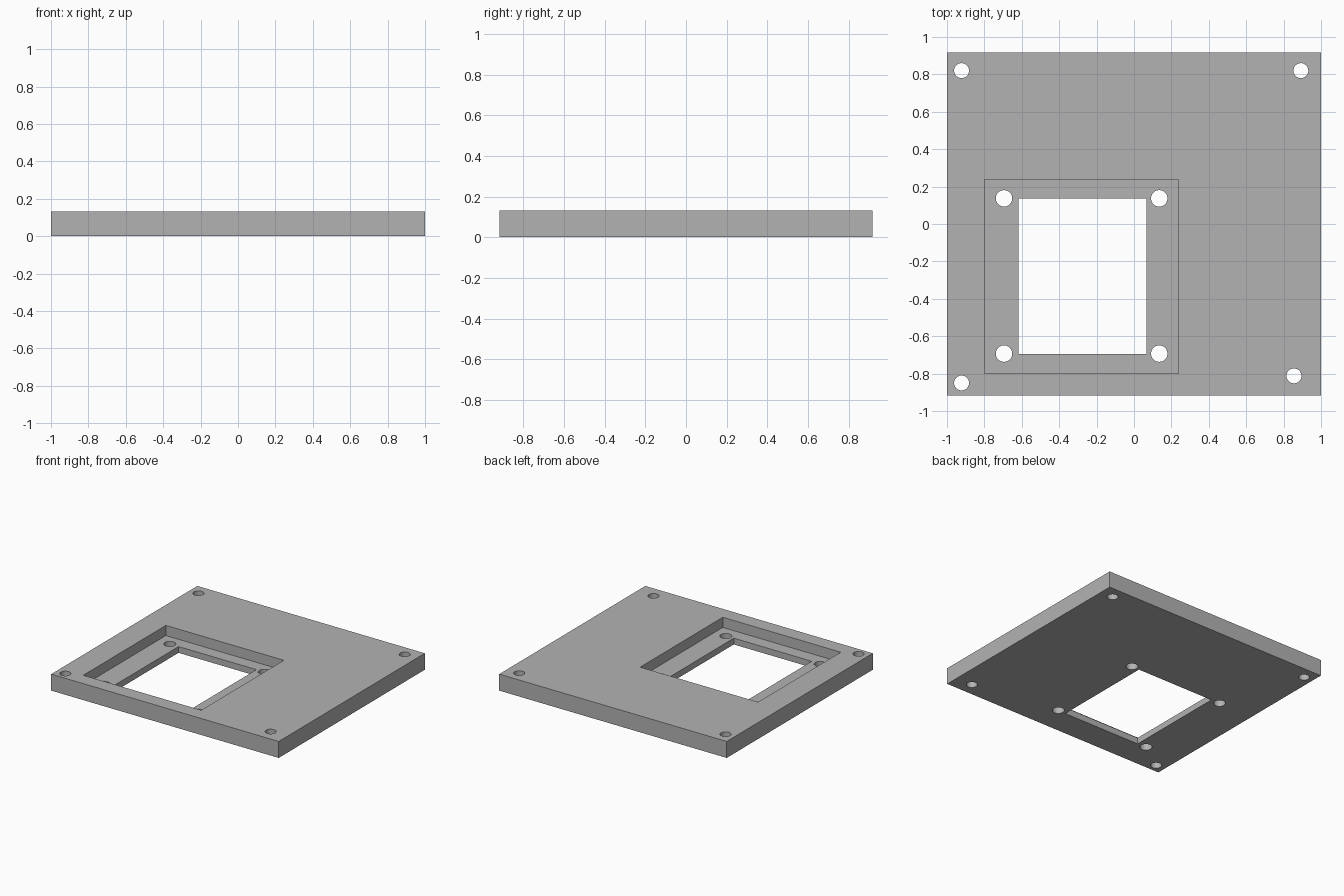
import bpy

default = bpy.data.objects.get("Cube")
if default:
    bpy.data.objects.remove(default, do_unlink=True)

THICK = 0.131      # plate thickness
FLOOR = 0.05       # height of the recess floor

grey = bpy.data.materials.new("plain grey")
grey.use_nodes = True
colour = (0.45, 0.45, 0.45, 1)
grey.diffuse_color = colour
grey.node_tree.nodes["Principled BSDF"].inputs["Base Color"].default_value = colour


def box(name, x0, x1, y0, y1, z0, z1):
    bpy.ops.mesh.primitive_cube_add(
        size=1, location=((x0 + x1) / 2, (y0 + y1) / 2, (z0 + z1) / 2))
    ob = bpy.context.object
    ob.name = name
    ob.scale = (x1 - x0, y1 - y0, z1 - z0)
    bpy.ops.object.transform_apply(location=True, rotation=False, scale=True)
    return ob


def bore(name, x, y, radius):
    bpy.ops.mesh.primitive_cylinder_add(
        vertices=32, radius=radius, depth=1, location=(x, y, 0))
    ob = bpy.context.object
    ob.name = name
    return ob


def cut(target, cutter):
    mod = target.modifiers.new("cut", "BOOLEAN")
    mod.operation = "DIFFERENCE"
    mod.solver = "EXACT"
    mod.object = cutter
    bpy.context.view_layer.objects.active = target
    bpy.ops.object.modifier_apply(modifier=mod.name)
    bpy.data.objects.remove(cutter, do_unlink=True)


# Main plate
plate = box("mounting_plate", -1, 1, -0.917, 0.917, 0, THICK)
plate.data.materials.append(grey)

# Square recess and the window through its floor
cut(plate, box("recess_cutter", -0.80, 0.237, -0.80, 0.237, FLOOR, 1))
cut(plate, box("window_cutter", -0.618, 0.067, -0.696, 0.136, -1, 1))

# Screw holes near the plate corners
for x, y in ((-0.922, 0.82), (0.892, 0.82), (-0.922, -0.85), (0.855, -0.812)):
    cut(plate, bore("corner_hole_cutter", x, y, 0.04))

# Screw holes at the corners of the recess floor
for x in (-0.695, 0.135):
    for y in (-0.693, 0.137):
        cut(plate, bore("recess_hole_cutter", x, y, 0.044))

# Flat faces with smooth bores
bpy.ops.object.select_all(action="DESELECT")
plate.select_set(True)
bpy.context.view_layer.objects.active = plate
bpy.ops.object.shade_smooth_by_angle(angle=0.52)
